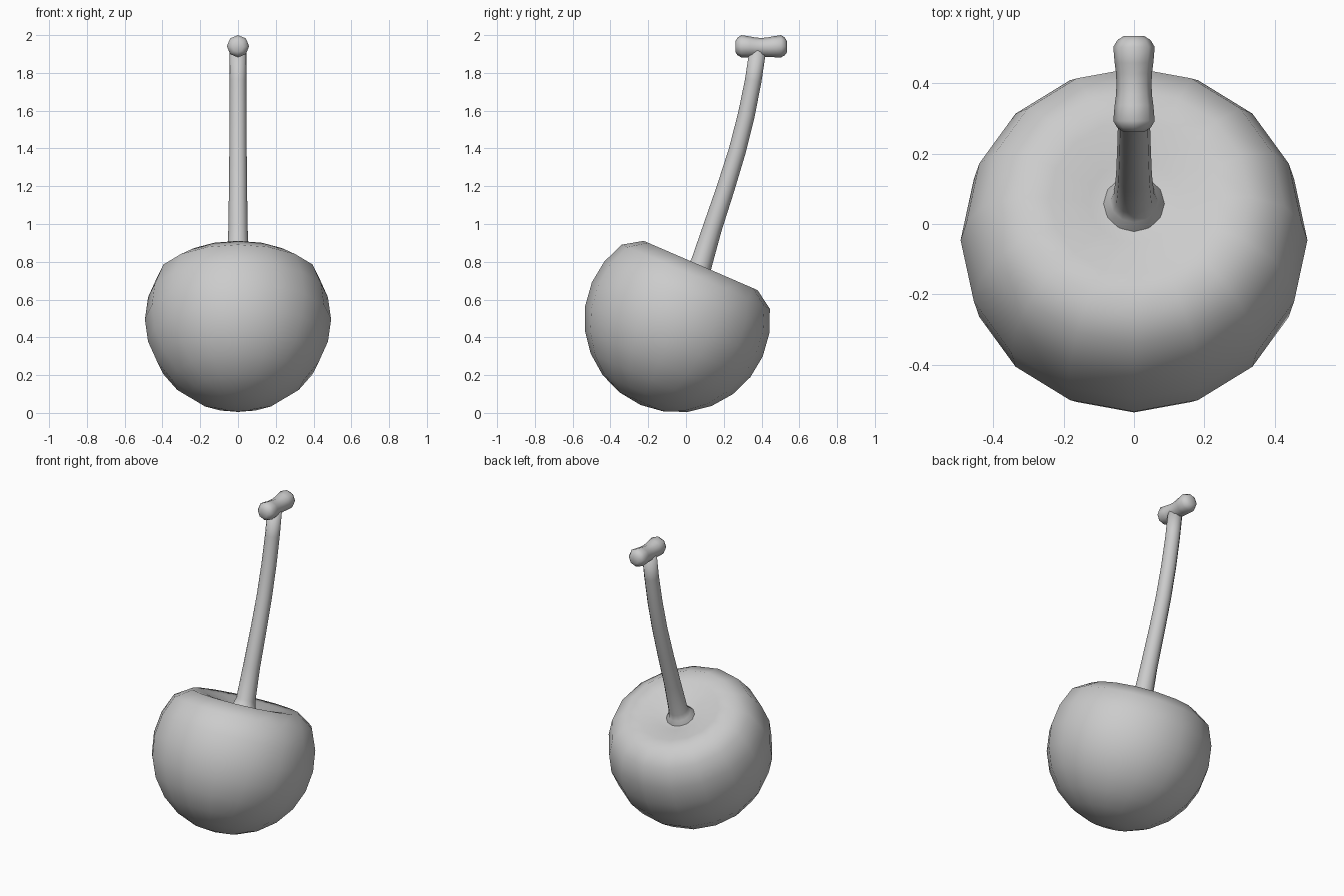
import bpy, bmesh
from math import sin, cos, radians, pi
from mathutils import Vector

cube = bpy.data.objects.get("Cube")
if cube:
    bpy.data.objects.remove(cube, do_unlink=True)

grey = bpy.data.materials.new("plain_grey")
grey.use_nodes = True
grey.diffuse_color = (0.6, 0.6, 0.6, 1)
grey.node_tree.nodes["Principled BSDF"].inputs["Base Color"].default_value = grey.diffuse_color


def loft(name, rings, sides):
    """Skin circles given as (centre y, centre z, tilt towards +y, radius)."""
    bm = bmesh.new()
    loops = []
    for y, z, tilt, r in rings:
        count = sides if r > 0 else 1
        loops.append([bm.verts.new(Vector((
            r * cos(2 * pi * i / sides),
            y + r * sin(2 * pi * i / sides) * cos(tilt),
            z - r * sin(2 * pi * i / sides) * sin(tilt)))) for i in range(count)])
    for a, b in zip(loops, loops[1:]):
        for i in range(sides):
            j = (i + 1) % sides
            quad = [a[i % len(a)], a[j % len(a)], b[j % len(b)], b[i % len(b)]]
            bm.faces.new(list(dict.fromkeys(quad)))
    for end in (loops[0], loops[-1]):
        if len(end) > 1:
            bm.faces.new(end)
    bmesh.ops.recalc_face_normals(bm, faces=bm.faces)
    for face in bm.faces:
        face.smooth = True
    mesh = bpy.data.meshes.new(name)
    bm.to_mesh(mesh)
    bm.free()
    mesh.materials.append(grey)
    obj = bpy.data.objects.new(name, mesh)
    bpy.context.collection.objects.link(obj)
    return obj


# Fruit: tilted sphere whose top is pushed in to a shallow dimple
TILT = radians(23.4)
RADIUS = 0.493
profile = [(RADIUS * cos(radians(a)), RADIUS * sin(radians(a))) for a in range(-75, 31, 15)]
profile = [(0, -RADIUS)] + profile + [(0.328, 0.311), (0.24, 0.302), (0.127, 0.272), (0, 0.24)]


def on_axis(t):
    return -0.046 + t * sin(TILT), 0.495 + t * cos(TILT)


loft("fruit", [(*on_axis(t), TILT, r) for r, t in profile], 16)

# Stem: flared foot in the dimple, then a curve that straightens upwards
foot = [(*on_axis(t), TILT, r) for t, r in [(0.2, 0.1), (0.26, 0.088), (0.285, 0.068), (0.32, 0.058)]]
path = [(0.14, 0.98, 20, 0.051), (0.21, 1.19, 18, 0.048), (0.272, 1.39, 16, 0.046),
        (0.32, 1.58, 13, 0.045), (0.356, 1.76, 10, 0.044), (0.38, 1.92, 7, 0.044)]
loft("stem", foot + [(y, z, radians(a), r) for y, z, a, r in path], 12)

# Stem tip: short crossbar with rounded ends and a sagging middle
half = [(0.137, 1.938, 0.028), (0.125, 1.94, 0.047), (0.105, 1.941, 0.059),
        (0.06, 1.938, 0.055), (0.03, 1.936, 0.051)]
bar = [(-d, z, r) for d, z, r in half] + [(0, 1.935, 0.05)] + half[::-1]
loft("stem_tip", [(0.398 + d, z, pi / 2, r) for d, z, r in bar], 8)
